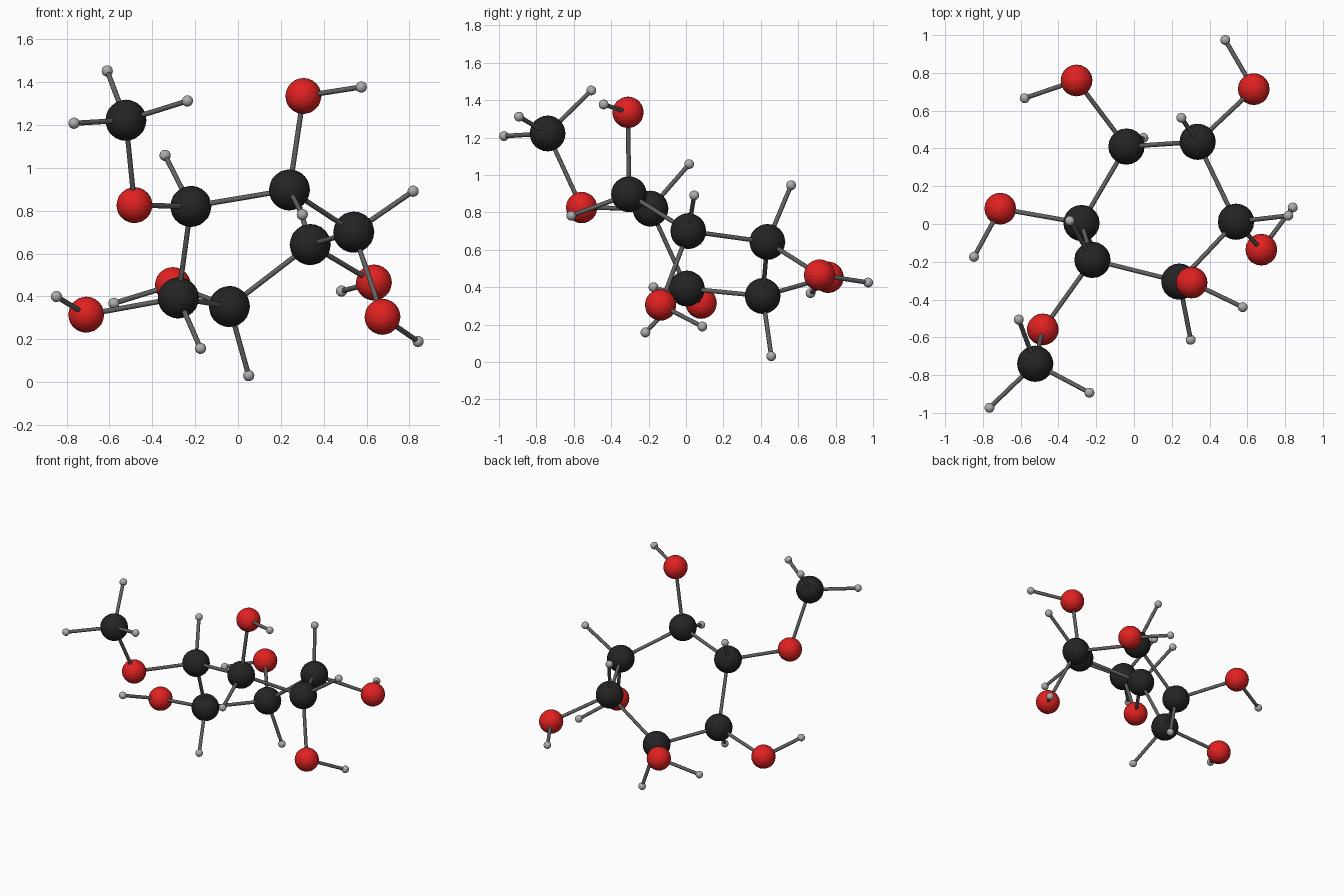
import bpy, bmesh
from mathutils import Vector

if "Cube" in bpy.data.objects:
    bpy.data.objects.remove(bpy.data.objects["Cube"])

# Atom positions, named by element and place in the molecule
ATOMS = {
    # six-carbon ring
    "c1": (-.22, -.19, .82), "c2": (.24, -.305, .897), "c3": (.54, .012, .70),
    "c4": (.337, .435, .642), "c5": (-.04, .41, .353), "c6": (-.278, .005, .393),
    # methyl carbon
    "c7": (-.523, -.74, 1.222),
    # oxygens, numbered like the carbon they sit on
    "o1": (-.483, -.558, .826), "o2": (.305, -.31, 1.335), "o3": (.674, -.136, .305),
    "o4": (.634, .714, .465), "o5": (-.304, .76, .453), "o6": (-.708, .081, .315),
    # hydrogens on the ring carbons
    "h1": (-.34, .017, 1.058), "h2": (.30, -.613, .782), "h3": (.817, .044, .891),
    "h4": (.251, .562, .945), "h5": (.05, .456, .031), "h6": (-.175, -.217, .158),
    # hydrogens on the methyl carbon
    "h7a": (-.61, -.506, 1.452), "h7b": (-.765, -.973, 1.208), "h7c": (-.236, -.893, 1.312),
    # hydroxyl hydrogens
    "ho2": (.575, -.44, 1.377), "ho3": (.84, .087, .19), "ho4": (.483, .974, .425),
    "ho5": (-.579, .666, .368), "ho6": (-.847, -.174, .40),
}
KINDS = {  # name, radius, colour
    "c": ("carbon", .096, (.018, .018, .018, 1)),
    "o": ("oxygen", .084, (.75, .015, .015, 1)),
    "h": ("hydrogen", .0262, (.42, .42, .42, 1)),
}
BOND_R = .012


def material(name, colour):
    m = bpy.data.materials.new(name)
    m.diffuse_color = colour
    m.use_nodes = True
    m.node_tree.nodes["Principled BSDF"].inputs["Base Color"].default_value = m.diffuse_color
    return m


def add(name, mesh):
    ob = bpy.data.objects.new(name, mesh)
    bpy.context.scene.collection.objects.link(ob)
    return ob


# One shared faceted ball per element
balls = {}
for key, (label, radius, colour) in KINDS.items():
    bm = bmesh.new()
    bmesh.ops.create_icosphere(bm, subdivisions=3, radius=radius)
    balls[key] = bpy.data.meshes.new(label)
    bm.to_mesh(balls[key])
    bm.free()
    balls[key].materials.append(material(label, colour))

# Atoms
for name, pos in ATOMS.items():
    add(f"{KINDS[name[0]][0]}_{name}", balls[name[0]]).location = pos

# Unit-length bond rod
bm = bmesh.new()
bmesh.ops.create_cone(bm, cap_ends=True, segments=12, radius1=BOND_R,
                      radius2=BOND_R, depth=1)
for f in bm.faces:
    f.smooth = len(f.verts) == 4
for e in bm.edges:
    e.smooth = all(len(f.verts) == 4 for f in e.link_faces)
rod = bpy.data.meshes.new("bond")
bm.to_mesh(rod)
bm.free()
rod.materials.append(material("bond", (.12, .12, .12, 1)))

# Bonds: ring, side groups, methoxy group
bonds = [(f"c{i}", f"c{i % 6 + 1}") for i in range(1, 7)]
for i in range(1, 7):
    bonds += [(f"c{i}", f"o{i}"), (f"c{i}", f"h{i}")]
    if i > 1:
        bonds.append((f"o{i}", f"ho{i}"))
bonds.append(("o1", "c7"))
bonds += [("c7", "h7" + s) for s in "abc"]

for a, b in bonds:
    p, q = Vector(ATOMS[a]), Vector(ATOMS[b])
    ob = add(f"bond_{a}_{b}", rod)
    ob.location = (p + q) / 2
    ob.rotation_euler = (q - p).to_track_quat('Z', 'Y').to_euler()
    ob.scale = (1, 1, (q - p).length)
